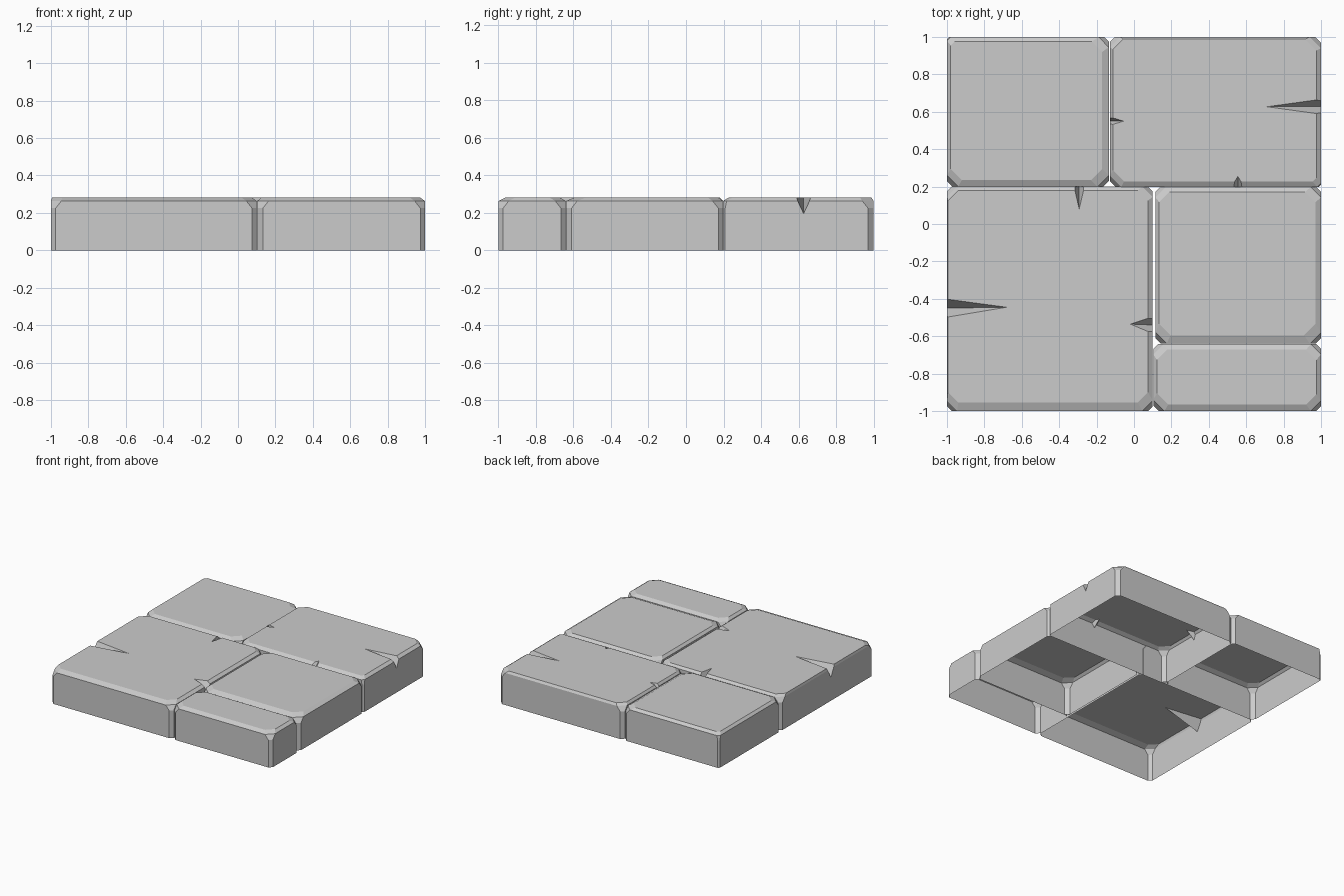
import bpy, bmesh
from mathutils import Vector

if "Cube" in bpy.data.objects:
    bpy.data.objects.remove(bpy.data.objects["Cube"])

TOP = 0.281


def mesh_object(name, verts, faces):
    bm = bmesh.new()
    vs = [bm.verts.new(v) for v in verts]
    for f in faces:
        bm.faces.new([vs[i] for i in f])
    bmesh.ops.recalc_face_normals(bm, faces=bm.faces)
    me = bpy.data.meshes.new(name)
    bm.to_mesh(me)
    bm.free()
    ob = bpy.data.objects.new(name, me)
    bpy.context.collection.objects.link(ob)
    return ob


def ring(x0, x1, y0, y1, z, cuts):
    # rectangle with cut corners, counter-clockwise from front left
    a, b, c, d = cuts
    return [(x0, y0 + a, z), (x0 + a, y0, z), (x1 - b, y0, z), (x1, y0 + b, z),
            (x1, y1 - c, z), (x1 - c, y1, z), (x0 + d, y1, z), (x0, y1 - d, z)]


def crack_cutter(tip, end, half_width, depth):
    # wedge from a tip on the top surface out past the stone edge
    t = Vector((tip[0], tip[1], TOP + 0.0002))
    out = Vector((end[0], end[1], t.z)) - t
    side = Vector((-out.y, out.x, 0)).normalized() * half_width
    low = out - Vector((0, 0, depth))
    rays = [low + (out + side - low) * 1.3, low + (out - side - low) * 1.3, low]
    return mesh_object("crack_cutter", [t] + [t + r * 1.3 for r in rays],
                       [(0, 1, 2), (0, 2, 3), (0, 3, 1), (1, 3, 2)])


def stone(name, box, insets, cuts, cracks=(), flare=0.03):
    # insets: left, right, front, back top bevels
    x0, x1, y0, y1 = box
    l, r, f, b = insets
    wide = [c + flare if c > 0.015 else c + 0.008 for c in cuts]
    rings = [ring(*box, 0, cuts), ring(*box, 0.225, cuts),
             ring(*box, 0.263, wide),
             ring(x0 + l, x1 - r, y0 + f, y1 - b, TOP, wide)]
    verts = [v for rg in rings for v in rg]
    faces = [tuple(range(8)), tuple(range(24, 32))]
    for k in range(3):
        for i in range(8):
            j = (i + 1) % 8
            faces.append((8 * k + i, 8 * k + j, 8 * k + 8 + j, 8 * k + 8 + i))
    ob = mesh_object(name, verts, faces)

    # carve the cracks
    cutters = [crack_cutter(*c) for c in cracks]
    for c in cutters:
        m = ob.modifiers.new("crack", "BOOLEAN")
        m.operation, m.solver, m.object = "DIFFERENCE", "EXACT", c
    bpy.context.view_layer.update()
    dg = bpy.context.evaluated_depsgraph_get()
    me = bpy.data.meshes.new_from_object(ob.evaluated_get(dg))
    ob.modifiers.clear()
    ob.data = me
    for c in cutters:
        bpy.data.objects.remove(c)

    # open underside
    bm = bmesh.new()
    bm.from_mesh(me)
    under = [p for p in bm.faces if all(v.co.z < 1e-4 for v in p.verts)]
    bmesh.ops.delete(bm, geom=under, context="FACES")
    bm.to_mesh(me)
    bm.free()


stone("back_left_stone", (-1, -0.135, 0.2, 1), (0.02, 0.035, 0.035, 0.025),
      (0.03, 0.03, 0.025, 0.012))
stone("back_right_stone", (-0.128, 1, 0.197, 1), (0.015, 0.025, 0.03, 0.012),
      (0.03, 0.012, 0.03, 0.025),
      [((0.71, 0.627), (1, 0.627), 0.04, 0.085),
       ((-0.055, 0.55), (-0.128, 0.55), 0.022, 0.06),
       ((0.555, 0.255), (0.555, 0.197), 0.035, 0.05)])
stone("front_left_stone", (-1, 0.1, -1, 0.2), (0.005, 0.025, 0.045, 0.02),
      (0.025, 0.025, 0.025, 0.025),
      [((-0.68, -0.445), (-1, -0.45), 0.048, 0.09),
       ((-0.293, 0.08), (-0.293, 0.2), 0.028, 0.09),
       ((-0.02, -0.535), (0.1, -0.54), 0.045, 0.08)])
stone("middle_right_stone", (0.115, 1, -0.64, 0.197), (0.02, 0.03, 0.045, 0.025),
      (0.03, 0.03, 0.025, 0.025))
stone("front_right_stone", (0.103, 1, -1, -0.642), (0.02, 0.025, 0.035, 0.03),
      (0.03, 0.025, 0.025, 0.025))
